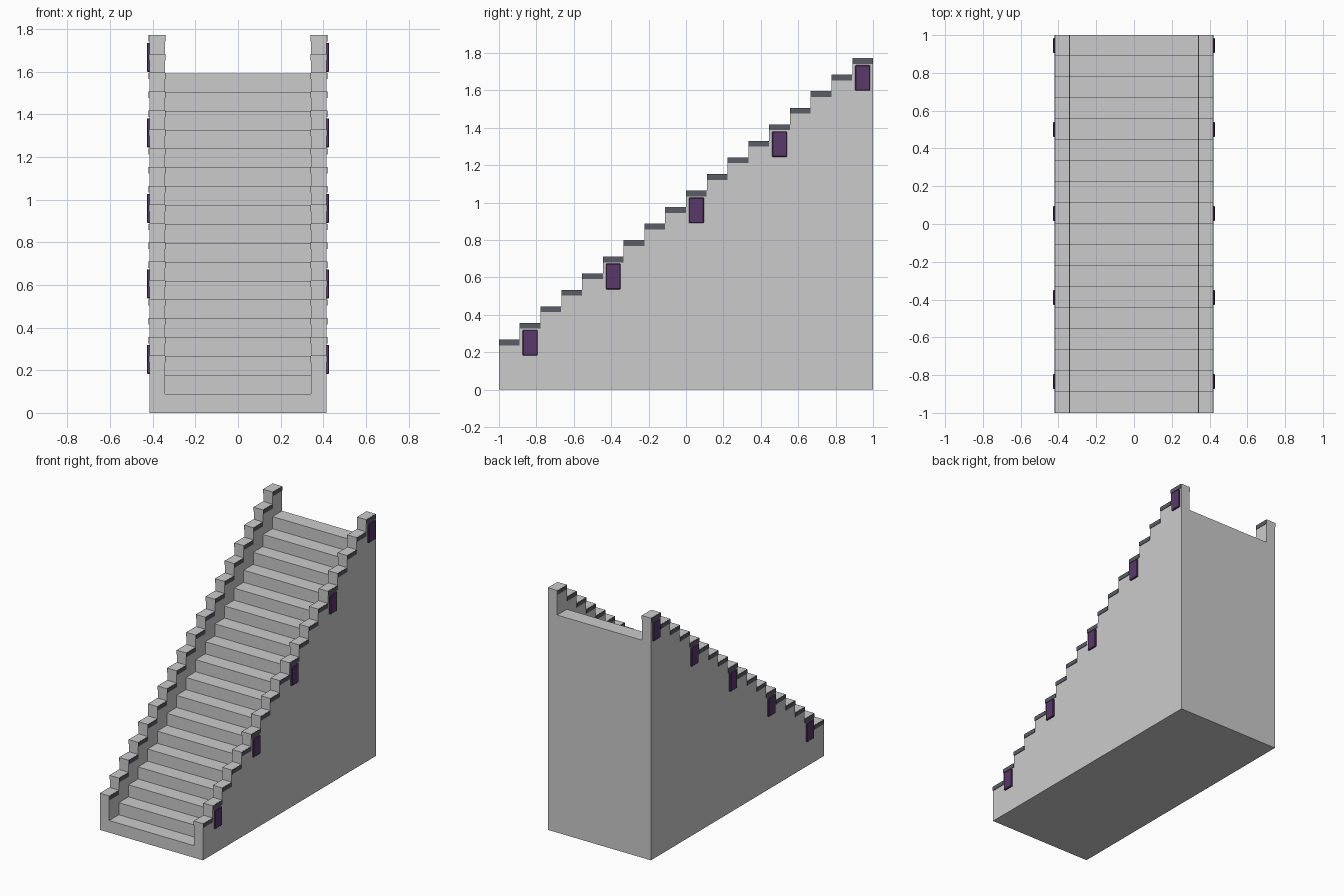
import bpy, bmesh
from mathutils import Matrix

if "Cube" in bpy.data.objects:
    bpy.data.objects.remove(bpy.data.objects["Cube"])

STEPS = 18
RUN = 2 / STEPS
RISE = 0.0885
WALL_IN, WALL_OUT = 0.343, 0.416
WALL_LIFT = 0.18      # wall top above its tread
CAP = 0.03


def material(name, rgb):
    m = bpy.data.materials.new(name)
    m.diffuse_color = (*rgb, 1)
    m.use_nodes = True
    m.node_tree.nodes["Principled BSDF"].inputs["Base Color"].default_value = m.diffuse_color
    return m


def finish(name, bm, mat=None):
    bmesh.ops.recalc_face_normals(bm, faces=bm.faces)
    mesh = bpy.data.meshes.new(name)
    bm.to_mesh(mesh)
    bm.free()
    ob = bpy.data.objects.new(name, mesh)
    bpy.context.collection.objects.link(ob)
    if mat:
        mesh.materials.append(mat)
    return ob


def stepped_solid(name, x0, x1, lift):
    """Stair-shaped side profile extruded along x."""
    pts = [(-1, 0)]
    for i in range(STEPS):
        z = (i + 1) * RISE + lift
        pts += [(-1 + i * RUN, z), (-1 + (i + 1) * RUN, z)]
    pts.append((1, 0))
    bm = bmesh.new()
    face = bm.faces.new([bm.verts.new((x0, y, z)) for y, z in pts])
    ext = bmesh.ops.extrude_face_region(bm, geom=[face])
    verts = [g for g in ext["geom"] if isinstance(g, bmesh.types.BMVert)]
    bmesh.ops.translate(bm, verts=verts, vec=(x1 - x0, 0, 0))
    return finish(name, bm)


def add_box(bm, center, size):
    bmesh.ops.create_cube(bm, size=1, matrix=Matrix.Translation(center) @ Matrix.Diagonal((*size, 1)))


slate = material("slate", (0.1, 0.11, 0.13))
purple = material("purple", (0.1, 0.04, 0.14))

# Solid flight of steps
stepped_solid("stairs", -WALL_IN, WALL_IN, 0)

for side, s in (("left", -1), ("right", 1)):
    # Stepped side wall
    stepped_solid(side + "_wall", s * WALL_IN, s * WALL_OUT, WALL_LIFT)

    # Slate bands around the wall tops, a hair below the stone top
    bm = bmesh.new()
    for i in range(STEPS):
        top = (i + 1) * RISE + WALL_LIFT - 0.001
        add_box(bm, (s * 0.38, -1 + (i + 0.5) * RUN, top - CAP / 2), (0.08, RUN - 0.001, CAP))
    finish(side + "_wall_caps", bm, slate)

    # Purple plaques on every fourth step
    bm = bmesh.new()
    for i in range(1, STEPS, 4):
        top = (i + 1) * RISE + WALL_LIFT
        add_box(bm, (s * 0.418, -1 + (i + 0.5) * RUN, top - 0.106), (0.02, 0.08, 0.137))
    plaques = finish(side + "_plaques", bm, purple)
    bev = plaques.modifiers.new("bevel", "BEVEL")
    bev.width = 0.004
    bev.segments = 1
